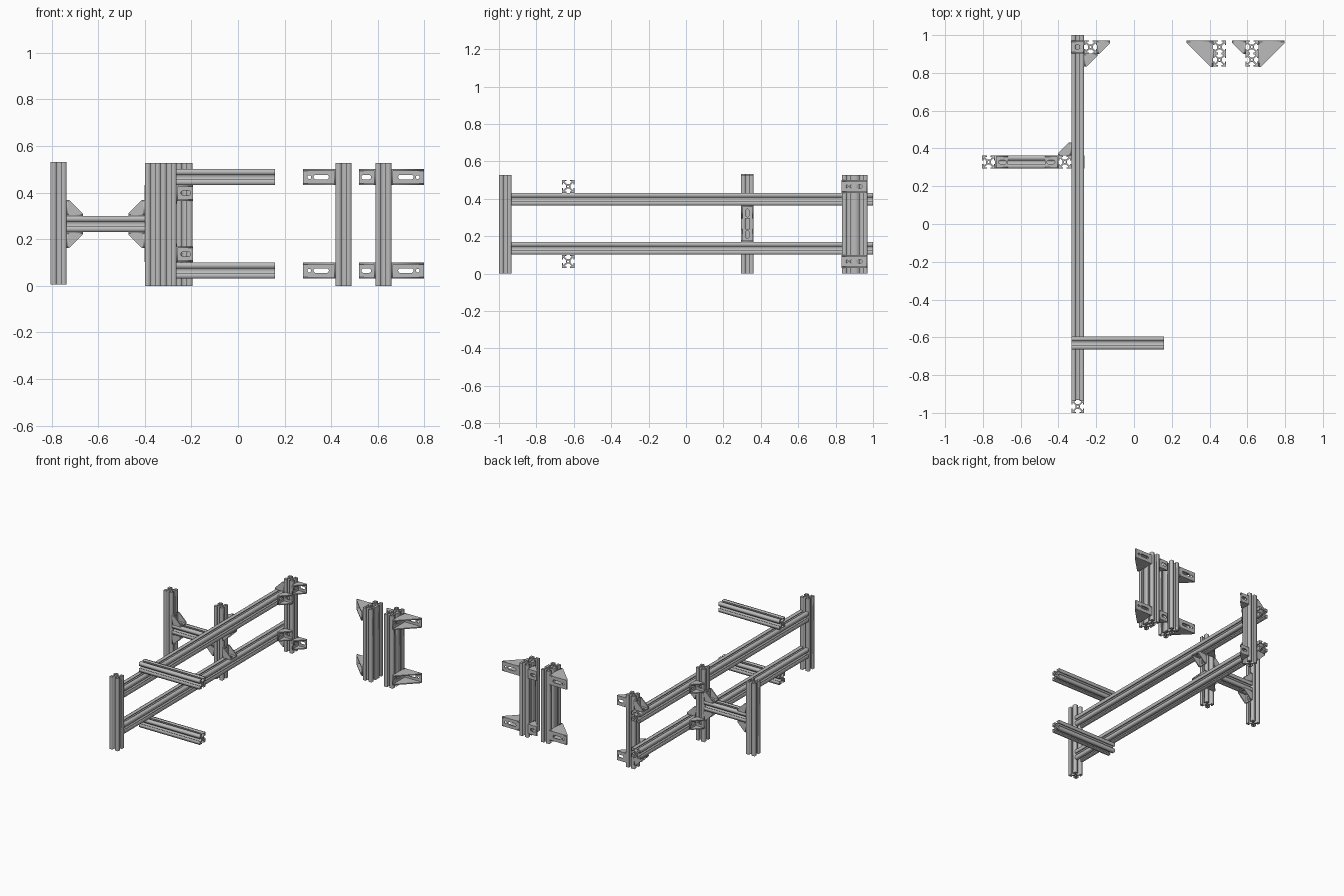
import bpy, bmesh, math
from mathutils import Vector, Matrix

if "Cube" in bpy.data.objects:
    bpy.data.objects.remove(bpy.data.objects["Cube"])

H = 0.034          # half width of one extrusion
W = 2 * H
X, Y, Z = Vector((1, 0, 0)), Vector((0, 1, 0)), Vector((0, 0, 1))

metal = bpy.data.materials.new("aluminium_grey")
metal.diffuse_color = (0.5, 0.5, 0.5, 1)
metal.use_nodes = True
metal.node_tree.nodes["Principled BSDF"].inputs["Base Color"].default_value = metal.diffuse_color


def prism(bm, loops, center, a, b, depth):
    """Extrude flat loops (outline plus holes) in plane a,b about center."""
    cu = bpy.data.curves.new("outline", 'CURVE')
    cu.dimensions, cu.fill_mode, cu.extrude = '2D', 'BOTH', depth / 2
    for loop in loops:
        sp = cu.splines.new('POLY')
        sp.points.add(len(loop) - 1)
        for p, q in zip(sp.points, loop):
            p.co = (q[0], q[1], 0, 1)
        sp.use_cyclic_u = True
    ob = bpy.data.objects.new("outline", cu)
    bpy.context.collection.objects.link(ob)
    bpy.context.view_layer.update()
    dg = bpy.context.evaluated_depsgraph_get()
    me = bpy.data.meshes.new_from_object(ob.evaluated_get(dg))
    m = Matrix((a, b, a.cross(b))).transposed().to_4x4()
    m.translation = center
    me.transform(m)
    bm.from_mesh(me)
    bpy.data.objects.remove(ob)
    bpy.data.curves.remove(cu)
    bpy.data.meshes.remove(me)


def finish(bm, name):
    bmesh.ops.remove_doubles(bm, verts=bm.verts, dist=1e-5)
    bmesh.ops.recalc_face_normals(bm, faces=bm.faces)
    me = bpy.data.meshes.new(name)
    bm.to_mesh(me)
    bm.free()
    me.materials.append(metal)
    ob = bpy.data.objects.new(name, me)
    bpy.context.collection.objects.link(ob)


def slot(c, length, width, n=6):
    """Rounded slot outline along the first axis."""
    r, d = width / 2, (length - width) / 2
    pts = []
    for side in (1, -1):
        for i in range(n + 1):
            t = -math.pi / 2 + math.pi * i / n
            pts.append((c + side * (d + r * math.cos(t)), side * r * math.sin(t)))
    return pts


def circle(c, r, n=12):
    return [(c + r * math.cos(2 * math.pi * i / n), r * math.sin(2 * math.pi * i / n))
            for i in range(n)]


# T-slot cross-section: one side turned four times, with a centre bore
half = [(H, -H), (H, -0.0095), (0.028, -0.0095), (0.028, -0.018), (0.024, -0.018), (0.0125, -0.007)]
side = half + [(x, -y) for x, y in reversed(half[1:])]
SECTION = []
for k in range(4):
    c, s = round(math.cos(k * math.pi / 2)), round(math.sin(k * math.pi / 2))
    SECTION += [(x * c - y * s, x * s + y * c) for x, y in side]


def beam(name, start, axis, length, offsets=((0, 0, 0),)):
    a, b = {0: (Y, Z), 1: (Z, X), 2: (X, Y)}[axis]
    bm = bmesh.new()
    for o in offsets:
        center = Vector(start) + Vector(o) + a.cross(b) * length / 2
        prism(bm, [SECTION, circle(0, 0.006, 8)], center, a, b, length)
    finish(bm, name)


def gusset(name, corner, u, v, leg=0.07):
    """Corner bracket: two slotted flanges and two triangular webs."""
    corner, w, t, lip = Vector(corner), u.cross(v), 0.007, 0.012
    holes = [slot(0.04, 0.042, 0.02)] if leg < 0.1 else [slot(0.062, 0.066, 0.02), circle(0.113, 0.008)]
    plate = [(0, -H), (leg, -H), (leg, H), (0, H)]
    web = [(0, 0), (leg, 0), (leg, lip), (lip, leg), (0, leg)]
    bm = bmesh.new()
    prism(bm, [plate] + holes, corner + v * t / 2, u, w, t)
    prism(bm, [plate] + holes, corner + u * t / 2, v, w, t)
    for s in (-1, 1):
        prism(bm, [web], corner + w * s * (H - t / 2), u, v, t)
    finish(bm, name)


RX, BX, CX = -0.298, -0.366, -0.230     # rails, middle post, corner post
PY, CY = 0.328, 0.937                   # side frame and corner post depth
RAILS = {"lower": 0.135, "upper": 0.398}
ARMS = {"lower": 0.065, "upper": 0.466}

# Upright posts
beam("front_post", (RX, -0.966, 0), 2, 0.527)
beam("side_post", (-0.77, PY, 0.005), 2, 0.527)
beam("middle_post", (BX, PY, 0), 2, 0.527)
beam("corner_post", (CX, CY, 0), 2, 0.527)
for name, x in (("left", 0.453), ("right", 0.624)):
    beam(name + "_double_post", (x, CY, 0), 2, 0.527, ((0, 0, 0), (0, -W, 0)))

# Long rails, front arms and the side crossbeam
for name in RAILS:
    beam(name + "_rail", (RX, -0.932, RAILS[name]), 1, 1.932)
    beam(name + "_arm", (RX - H, -0.63, ARMS[name]), 0, 0.49)
beam("side_crossbeam", (-0.736, PY, 0.265), 0, 0.336)

# Crossbeam brackets
for x, d in ((-0.736, X), (-0.400, -X)):
    for s in (-1, 1):
        gusset("crossbeam_bracket", (x, PY, 0.265 + s * H), d, Z * s)

# Brackets repeated at the lower and upper level
back = CY + H
for name, s in (("lower", -1), ("upper", 1)):
    rz, az = RAILS[name], ARMS[name]
    gusset(name + "_middle_post_back_bracket", (RX - H, PY + H, rz), -X, Y)
    gusset(name + "_middle_post_inner_bracket", (RX - H, PY, rz - s * H), X, Z * -s)
    gusset(name + "_corner_post_front_bracket", (RX + H, CY - H, rz), X, -Y)
    gusset(name + "_corner_post_rail_bracket", (RX + H, CY, rz + s * H), -X, Z * s)
    gusset(name + "_corner_post_wall_bracket", (CX + H, back, az), X, -Y)
    gusset(name + "_left_double_bracket", (0.453 - H, back, az), -X, -Y, 0.14)
    gusset(name + "_right_double_bracket", (0.624 + H, back, az), X, -Y, 0.14)
    gusset(name + "_right_double_small_bracket", (0.624 - H, back, az), -X, -Y)
